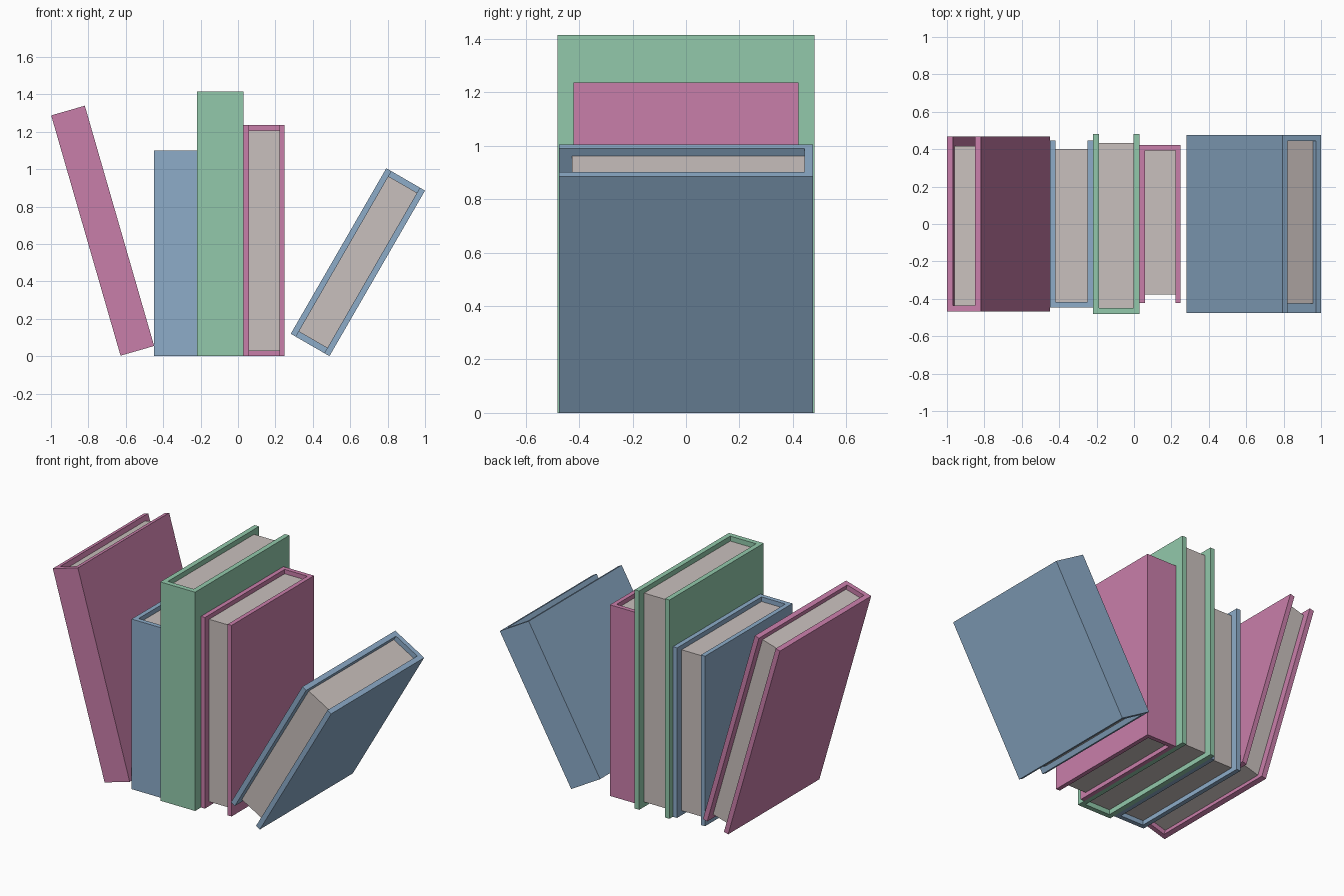
import bpy, bmesh, math

if "Cube" in bpy.data.objects:
    bpy.data.objects.remove(bpy.data.objects["Cube"])


def material(name, color):
    m = bpy.data.materials.new(name)
    m.diffuse_color = (*color, 1)
    m.use_nodes = True
    m.node_tree.nodes["Principled BSDF"].inputs["Base Color"].default_value = m.diffuse_color
    return m


PINK = material("pink cover", (0.584, 0.209, 0.402))
BLUE = material("blue cover", (0.266, 0.413, 0.584))
GREEN = material("green cover", (0.288, 0.584, 0.407))
PAPER = material("paper", (0.584, 0.527, 0.509))


def prism(name, outline, z0, z1, mat, origin, lean):
    """Extrude an xy outline from z0 to z1, then lean it about y."""
    bm = bmesh.new()
    face = bm.faces.new([bm.verts.new((x, y, z0)) for x, y in outline])
    top = bmesh.ops.extrude_face_region(bm, geom=[face])["geom"]
    bmesh.ops.translate(bm, vec=(0, 0, z1 - z0),
                        verts=[v for v in top if isinstance(v, bmesh.types.BMVert)])
    bmesh.ops.recalc_face_normals(bm, faces=bm.faces)
    mesh = bpy.data.meshes.new(name)
    bm.to_mesh(mesh)
    bm.free()
    mesh.materials.append(mat)
    ob = bpy.data.objects.new(name, mesh)
    ob.location = (origin[0], 0, origin[1])
    ob.rotation_euler.y = math.radians(lean)
    bpy.context.collection.objects.link(ob)


def book(name, mat, origin, width, depth, height, spine, lean=0):
    """Bound book; spine is -1 when it faces the front, 1 when it faces the back."""
    t = depth / 30              # board thickness
    s = spine * depth / 2       # y of the spine's outside
    inner = s - spine * t       # y of the spine's inside
    fore = -s + spine * 1.55 * t  # y of the pages' fore edge
    # U-shaped cover: two boards and the spine
    cover = [(0, -s), (0, s), (width, s), (width, -s),
             (width - t, -s), (width - t, inner), (t, inner), (t, -s)]
    prism(name + "_cover", cover, 0, height, mat, origin, lean)
    # page block, set in at the top, bottom and fore edge
    pages = [(t, inner), (width - t, inner), (width - t, fore), (t, fore)]
    prism(name + "_pages", pages, t, height - t, PAPER, origin, lean)


book("left_leaning_book", PINK, (-0.628, 0.003), 0.187, 0.933, 1.337, -1, -16.1)
book("short_blue_book", BLUE, (-0.449, 0), 0.23, 0.893, 1.10, -1)
book("tall_green_book", GREEN, (-0.219, 0), 0.249, 0.963, 1.415, -1)
book("upright_pink_book", PINK, (0.03, 0), 0.219, 0.843, 1.236, 1)
book("right_leaning_book", BLUE, (0.282, 0.12), 0.239, 0.95, 1.022, 1, 30)
